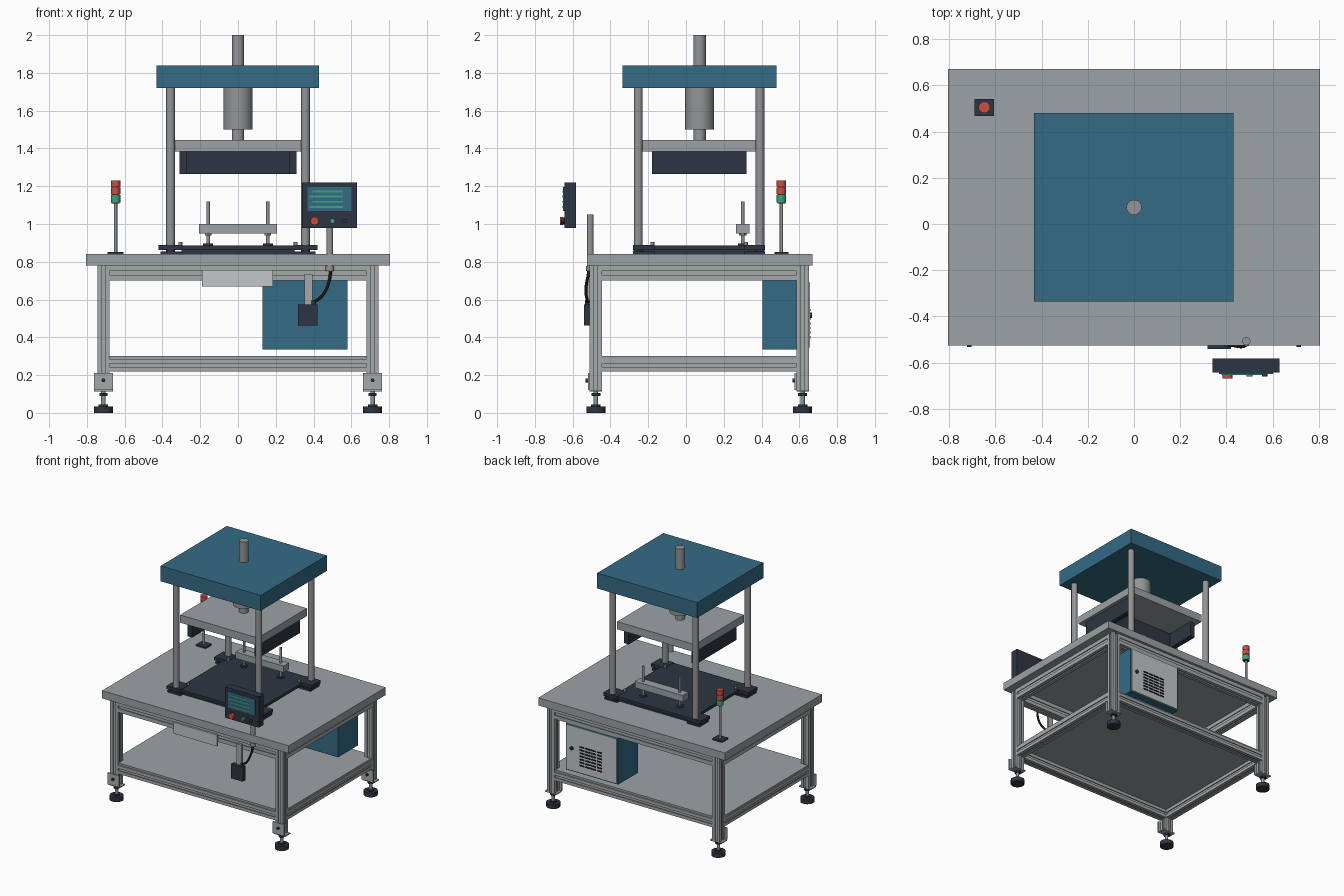
import bpy, bmesh, math
from mathutils import Vector, Matrix

if "Cube" in bpy.data.objects:
    bpy.data.objects.remove(bpy.data.objects["Cube"])


def mat(name, r, g, b):
    m = bpy.data.materials.new(name)
    m.diffuse_color = (r, g, b, 1)
    m.use_nodes = True
    m.node_tree.nodes["Principled BSDF"].inputs["Base Color"].default_value = m.diffuse_color
    return m


GREY = mat("painted grey", 0.33, 0.36, 0.38)
ALU = mat("aluminium", 0.38, 0.40, 0.41)
STEEL = mat("steel", 0.29, 0.30, 0.31)
BLUE = mat("steel blue", 0.035, 0.145, 0.235)
DARK = mat("dark slate", 0.027, 0.036, 0.054)
LIGHT = mat("light grey", 0.54, 0.57, 0.57)
RED = mat("signal red", 0.60, 0.075, 0.055)
GREEN = mat("signal green", 0.05, 0.36, 0.20)
BLACK = mat("black", 0.01, 0.01, 0.012)


def finish(bm, name, m, smooth=False):
    bmesh.ops.recalc_face_normals(bm, faces=bm.faces)
    me = bpy.data.meshes.new(name)
    bm.to_mesh(me)
    bm.free()
    me.materials.append(m)
    ob = bpy.data.objects.new(name, me)
    bpy.context.collection.objects.link(ob)
    if smooth:
        bpy.ops.object.select_all(action='DESELECT')
        ob.select_set(True)
        bpy.context.view_layer.objects.active = ob
        bpy.ops.object.shade_smooth_by_angle(angle=math.radians(35))
    return ob


def box(name, x, y, z, m):
    """Box from three (min, max) ranges."""
    bm = bmesh.new()
    bmesh.ops.create_cube(bm, size=1)
    for v in bm.verts:
        v.co = [lo + (c + 0.5) * (hi - lo) for c, (lo, hi) in zip(v.co, (x, y, z))]
    return finish(bm, name, m)


def rod(name, start, axis, length, r, m, sides=20):
    """Cylinder from a start point along an axis letter."""
    d = {'x': Vector((1, 0, 0)), 'y': Vector((0, 1, 0)), 'z': Vector((0, 0, 1))}[axis]
    bm = bmesh.new()
    mx = Matrix.Translation(Vector(start) + d * length / 2) @ d.to_track_quat('Z', 'Y').to_matrix().to_4x4()
    bmesh.ops.create_cone(bm, cap_ends=True, segments=sides, radius1=r, radius2=r, depth=abs(length), matrix=mx)
    return finish(bm, name, m, sides > 6)


def slotted_bar(name, start, axis, length, w=0.065, h=0.065):
    """Extruded slotted aluminium bar; h is the section size along z."""
    quarter = [(0.5, -0.5), (0.5, -0.13), (0.42, -0.13), (0.42, -0.26), (0.26, -0.26),
               (0.26, 0.26), (0.42, 0.26), (0.42, 0.13), (0.5, 0.13)]
    section = []
    for k in range(4):
        c, s = round(math.cos(k * math.pi / 2)), round(math.sin(k * math.pi / 2))
        section += [(c * a - s * b, s * a + c * b) for a, b in quarter]
    place = {'x': lambda a, b, t: (t, a * w, b * h),
             'y': lambda a, b, t: (a * w, t, b * h),
             'z': lambda a, b, t: (a * w, b * h, t)}[axis]
    bm = bmesh.new()
    rings = [[bm.verts.new(Vector(start) + Vector(place(a, b, t))) for a, b in section] for t in (0, length)]
    n = len(section)
    for i in range(n):
        j = (i + 1) % n
        bm.faces.new((rings[0][i], rings[0][j], rings[1][j], rings[1][i]))
    bm.faces.new(rings[0])
    bm.faces.new(rings[1])
    return finish(bm, name, ALU)


LX, LY = 0.7125, (-0.4775, 0.6175)   # leg centres
CY = 0.072                           # press centre

# Table top, shelf and frame
box("table_top", (-0.805, 0.805), (-0.525, 0.67), (0.78, 0.84), GREY)
box("lower_shelf", (-0.68, 0.68), (-0.50, 0.64), (0.285, 0.30), GREY)
for y in LY:
    slotted_bar("upper_long_rail", (-0.68, y, 0.74), 'x', 1.36, 0.065, 0.08)
    slotted_bar("lower_long_rail", (-0.68, y, 0.2525), 'x', 1.36)
for sx in (-1, 1):
    slotted_bar("upper_side_rail", (sx * LX, LY[0] + 0.0325, 0.74), 'y', 1.03, 0.065, 0.08)
    slotted_bar("lower_side_rail", (sx * LX, LY[0] + 0.0325, 0.2525), 'y', 1.03)
    box("shelf_edge", sorted((sx * 0.68, sx * 0.74)), (-0.445, 0.585), (0.285, 0.30), GREY)
    # Legs with foot brackets and levelling feet
    for y in LY:
        x = sx * LX
        slotted_bar("leg", (x, y, 0.12), 'z', 0.66)
        box("foot_bracket", (x - 0.05, x + 0.05), (y - 0.042, y - 0.0325), (0.12, 0.21), ALU)
        box("foot_bracket_base", (x - 0.05, x + 0.05), (y - 0.0325, y + 0.0325), (0.112, 0.12), ALU)
        rod("bracket_bolt", (x, y - 0.042, 0.172), 'y', -0.012, 0.01, DARK, 12)
        rod("foot_stem", (x, y, 0.03), 'z', 0.09, 0.012, STEEL, 12)
        rod("foot_nut", (x, y, 0.09), 'z', 0.014, 0.024, DARK, 6)
        rod("foot_collar", (x, y, 0.033), 'z', 0.012, 0.025, DARK, 16)
        rod("foot_pad", (x, y, 0), 'z', 0.034, 0.05, DARK, 24)

# Front plate under the table edge
box("front_plate", (-0.19, 0.185), (-0.524, -0.51), (0.67, 0.757), LIGHT)

# Electrical cabinet with rear door, vents and lock
box("cabinet", (0.13, 0.58), (0.405, 0.65), (0.335, 0.70), BLUE)
box("cabinet_door", (0.14, 0.57), (0.65, 0.656), (0.345, 0.69), LIGHT)
for row in range(7):
    for col in range(4):
        x, z = 0.265 + col * 0.05, 0.395 + row * 0.024
        box("door_vent", (x, x + 0.043), (0.655, 0.659), (z, z + 0.011), BLACK)
rod("door_lock", (0.525, 0.656, 0.517), 'y', 0.01, 0.014, DARK, 16)

# Press base and columns
box("press_base", (-0.335, 0.335), (-0.275, 0.415), (0.865, 0.886), DARK)
box("base_riser", (-0.30, 0.30), (-0.25, 0.39), (0.84, 0.865), DARK)
for sx in (-1, 1):
    for y in (-0.253, 0.392):
        x = sx * 0.357
        inward = 1 if y < 0 else -1
        ys = sorted((y - inward * 0.027, y + inward * 0.085))
        box("corner_flange", sorted((sx * 0.30, sx * 0.42)), ys, (0.863, 0.888), DARK)
        box("corner_foot", sorted((sx * 0.30, sx * 0.41)), ys, (0.84, 0.855), DARK)
        rod("corner_spacer", (x, y, 0.85), 'z', 0.02, 0.024, DARK)
        rod("press_column", (x, y, 0.88), 'z', 0.85, 0.0235, STEEL, 24)
        rod("base_bolt", (sx * 0.305, y + inward * 0.075, 0.88), 'z', 0.025, 0.01, STEEL, 12)

# Press head, cylinder and ram
box("press_head", (-0.432, 0.43), (-0.335, 0.48), (1.72, 1.84), BLUE)
rod("top_shaft", (0, CY, 1.83), 'z', 0.17, 0.033, STEEL, 24)
rod("press_cylinder", (0, CY, 1.50), 'z', 0.225, 0.077, STEEL, 32)
rod("press_ram", (0, CY, 1.43), 'z', 0.08, 0.033, STEEL, 24)
box("moving_plate", (-0.335, 0.335), (-0.235, 0.37), (1.385, 1.445), GREY)
for sx in (-1, 1):
    box("tool_side_wall", sorted((sx * 0.27, sx * 0.31)), (-0.18, 0.32), (1.265, 1.385), DARK)
box("tool_cross_wall", (-0.27, 0.27), (CY - 0.015, CY + 0.015), (1.265, 1.385), DARK)

# Fixture beam on two posts
box("fixture_beam", (-0.207, 0.207), (0.265, 0.335), (0.95, 1.0), GREY)
for x in (-0.158, 0.158):
    rod("fixture_post", (x, 0.30, 0.886), 'z', 0.234, 0.009, STEEL, 16)
    rod("fixture_post_base", (x, 0.30, 0.884), 'z', 0.014, 0.026, DARK, 16)
    rod("fixture_nut", (x, 0.30, 0.938), 'z', 0.012, 0.02, STEEL, 6)

# Signal tower
TX, TY = -0.648, 0.505
box("tower_base", (TX - 0.042, TX + 0.042), (TY - 0.037, TY + 0.037), (0.84, 0.852), DARK)
rod("tower_pole", (TX, TY, 0.85), 'z', 0.265, 0.009, STEEL, 16)
rod("tower_core", (TX, TY, 1.108), 'z', 0.11, 0.021, DARK)
for z, h, m in ((1.113, 0.04, GREEN), (1.158, 0.036, RED), (1.199, 0.032, RED)):
    rod("tower_lamp", (TX, TY, z), 'z', h, 0.025, m)

# Operator panel with screen and buttons
rod("panel_post", (0.486, -0.507, 0.75), 'z', 0.30, 0.018, STEEL, 20)
rod("post_collar", (0.486, -0.507, 0.752), 'z', 0.026, 0.023, STEEL, 20)
box("panel_case", (0.34, 0.63), (-0.643, -0.583), (0.98, 1.22), DARK)
box("panel_screen", (0.368, 0.602), (-0.650, -0.643), (1.07, 1.195), BLUE)
for i, z in enumerate((1.173, 1.146, 1.118, 1.09)):
    box("screen_line", (0.378 if i in (1, 3) else 0.395, 0.555), (-0.653, -0.65), (z - 0.005, z + 0.005), GREEN)
rod("stop_button_base", (0.405, -0.643, 1.016), 'y', -0.008, 0.018, DARK, 16)
rod("stop_button", (0.405, -0.650, 1.016), 'y', -0.018, 0.022, RED, 16)
rod("start_button", (0.50, -0.643, 1.016), 'y', -0.018, 0.013, GREEN, 16)
rod("mode_button", (0.565, -0.643, 1.016), 'y', -0.016, 0.012, DARK, 16)

# Junction box on its bracket, with cable
box("junction_bracket", (0.352, 0.395), (-0.522, -0.505), (0.56, 0.735), ALU)
box("junction_box", (0.318, 0.42), (-0.54, -0.505), (0.463, 0.575), DARK)
rod("cable_gland", (0.40, -0.522, 0.57), 'z', 0.025, 0.012, DARK, 12)
cu = bpy.data.curves.new("cable", 'CURVE')
cu.dimensions = '3D'
cu.bevel_depth = 0.008
cu.bevel_resolution = 2
sp = cu.splines.new('BEZIER')
pts = [((0.40, -0.522, 0.585), (0.03, 0, 0.02)), ((0.465, -0.53, 0.65), (0.02, 0, 0.04)),
       ((0.49, -0.515, 0.765), (0, 0, 0.04))]
sp.bezier_points.add(len(pts) - 1)
for bp, (p, t) in zip(sp.bezier_points, pts):
    bp.co = p
    bp.handle_left = Vector(p) - Vector(t)
    bp.handle_right = Vector(p) + Vector(t)
cu.materials.append(BLACK)
bpy.context.collection.objects.link(bpy.data.objects.new("cable", cu))
